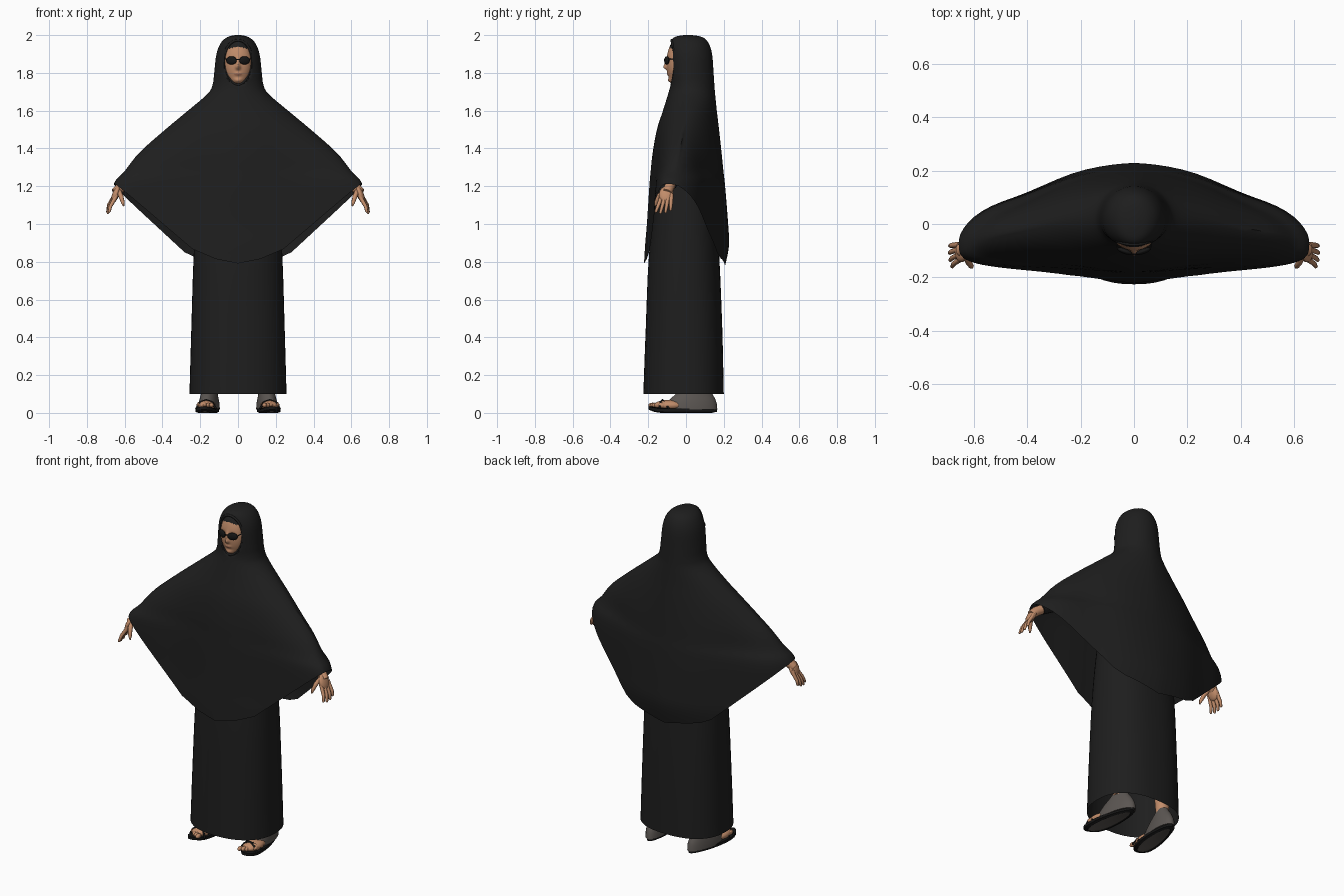
import bpy, bmesh, math
from mathutils import Vector, Matrix

if "Cube" in bpy.data.objects:
    bpy.data.objects.remove(bpy.data.objects["Cube"])


def material(name, rgb):
    m = bpy.data.materials.new(name)
    m.diffuse_color = (*rgb, 1)
    m.use_nodes = True
    m.node_tree.nodes["Principled BSDF"].inputs["Base Color"].default_value = m.diffuse_color
    return m


BLACK = material("black cloth", (0.0130, 0.0130, 0.0130))
SKIN = material("skin", (0.54, 0.265, 0.145))
LIPS = material("lips", (0.42, 0.18, 0.11))
GREY = material("grey sock", (0.105, 0.093, 0.085))
DARK = material("dark lens and sole", (0.008, 0.008, 0.008))


def finish(bm, name, mats, mirror=False, angle=50):
    bmesh.ops.recalc_face_normals(bm, faces=bm.faces)
    me = bpy.data.meshes.new(name)
    bm.to_mesh(me)
    bm.free()
    ob = bpy.data.objects.new(name, me)
    bpy.context.collection.objects.link(ob)
    for m in mats:
        me.materials.append(m)
    if mirror:
        ob.modifiers.new("mirror", "MIRROR").use_mirror_merge = False
    bpy.ops.object.select_all(action="DESELECT")
    ob.select_set(True)
    bpy.context.view_layer.objects.active = ob
    bpy.ops.object.shade_smooth_by_angle(angle=math.radians(angle))
    return ob


def loft(bm, rings, cap_start=False, cap_end=False, closed=False):
    vs = [[bm.verts.new(p) for p in r] for r in rings]
    pairs = list(zip(vs, vs[1:])) + ([(vs[-1], vs[0])] if closed else [])
    for a, b in pairs:
        for i in range(len(a)):
            j = (i + 1) % len(a)
            bm.faces.new((a[i], a[j], b[j], b[i]))
    if cap_start:
        bm.faces.new(vs[0])
    if cap_end:
        bm.faces.new(vs[-1])


def tube(bm, pts, radii, n=10, closed=False):
    pts = [Vector(p) for p in pts]
    rings = []
    for i, p in enumerate(pts):
        if closed:
            d = pts[(i + 1) % len(pts)] - pts[i - 1]
        else:
            d = pts[min(i + 1, len(pts) - 1)] - pts[max(i - 1, 0)]
        u = d.cross(Vector((0.1, 1, 0.05))).normalized()
        v = d.cross(u).normalized()
        r = radii[i] if isinstance(radii, (list, tuple)) else radii
        rings.append([p + r * (u * math.cos(a) + v * math.sin(a))
                      for a in (2 * math.pi * k / n for k in range(n))])
    loft(bm, rings, not closed, not closed, closed)


def ball(bm, c, r, rot=Matrix(), u=20, v=12):
    m = Matrix.Translation(c) @ rot.to_4x4() @ Matrix.Diagonal((*r, 1))
    bmesh.ops.create_uvsphere(bm, u_segments=u, v_segments=v, radius=1, matrix=m)


def spline(keys, steps):
    """Catmull-Rom blend through rows of key values."""
    out = []
    for i in range(len(keys) - 1):
        k = [keys[max(0, min(len(keys) - 1, i + o))] for o in (-1, 0, 1, 2)]
        for s in range(steps):
            t = s / steps
            out.append([0.5 * (2 * b + (c - a) * t + (2 * a - 5 * b + 4 * c - d) * t * t
                               + (3 * b - a - 3 * c + d) * t ** 3) for a, b, c, d in zip(*k)])
    return out + [list(keys[-1])]


def section(z, w, yf, yb, ye, pf, pb, n=72):
    """Horizontal ring: half width, front, back and side depth, roundness."""
    ring = []
    for k in range(n):
        a = 2 * math.pi * k / n
        s, c = math.sin(a), math.cos(a)
        p, y = (pf, yf) if c > 0 else (pb, yb)
        ring.append((w * math.copysign(abs(s) ** (2 / p), s),
                     ye + (y - ye) * abs(c) ** (2 / p), z))
    return ring


# Hooded cape: wide loft trimmed to a V-shaped hem
FZ = 1.855
keys = [  # z, half width, front, back, side, front power, back power
    (2.0, .015, -.01, .03, .01, 2, 2), (1.99, .055, -.06, .085, .015, 2, 2),
    (1.96, .09, -.082, .118, .02, 2, 2), (1.90, .114, -.086, .138, .02, 2.2, 2),
    (1.80, .126, -.082, .146, .02, 2.2, 2), (1.74, .134, -.082, .15, .02, 2.1, 2),
    (1.69, .16, -.094, .154, .02, 2, 1.9), (1.60, .265, -.122, .163, .01, 1.9, 1.7),
    (1.50, .385, -.154, .175, -.01, 2, 1.65), (1.38, .52, -.176, .188, -.035, 2.3, 1.65),
    (1.28, .60, -.187, .198, -.06, 3, 1.68), (1.20, .662, -.194, .207, -.075, 4, 1.75),
    (1.0, .68, -.207, .223, -.075, 4, 1.65), (.88, .68, -.217, .227, -.07, 4, 1.6),
    (.74, .68, -.225, .198, -.07, 4, 1.6)]
rings = []
for row in spline(keys, 4):
    ring = []
    ramp = max(0, min(1, (1.6 - row[0]) / .3))
    for x, y, z in section(*row):
        q = 1 - (x / .07) ** 2 - ((z - FZ) / .118) ** 2
        if q > 0 and y < 0:          # hollow behind the face
            y += .055 * min(1, 2.5 * q)
        if y < row[4]:               # front falls back beside the belly
            y += .03 * ramp * (1 - math.exp(-(x / .17) ** 2)) * (row[4] - y) / (row[4] - row[2])
        else:                        # back is straighter towards the arms
            y -= .022 * ramp * math.exp(-((abs(x) - .4) / .14) ** 2)
        ring.append((x, y, z))
    rings.append(ring)
bm = bmesh.new()
loft(bm, rings, cap_start=True)
hem = [(0, .79), (.12, .815), (.24, .868), (.64, 1.215)]
for (x0, z0), (x1, z1), tilt in zip(hem, hem[1:], (-.04, -.10, -.15)):
    for side in (1, -1):
        n = Vector((side * (z1 - z0) / (x1 - x0), tilt, -1)).normalized()
        bmesh.ops.bisect_plane(bm, geom=bm.verts[:] + bm.edges[:] + bm.faces[:],
                               plane_co=(side * x0, -.2, z0), plane_no=n, clear_outer=True)
finish(bm, "hooded_cape", [BLACK])

# Rolled hood edge around the face
bm = bmesh.new()
pts = []
for k in range(40):
    a = 2 * math.pi * k / 40
    pts.append((.071 * math.cos(a) * (1 + .12 * math.sin(a)), -.076 + .018 * math.cos(a) ** 2,
                FZ + .118 * math.sin(a)))
tube(bm, pts, .007, 8, closed=True)
finish(bm, "hood_edge", [BLACK])


# Face: domed oval with sculpted nose, mouth and chin, plus dark under-scarf band
def face_y(x, z):
    def bump(cx, cz, sx, sz):
        return math.exp(-((abs(x) - cx) / sx) ** 2 - ((z - cz) / sz) ** 2)
    r2 = min(1, (x / .07) ** 2 + ((z - FZ) / .118) ** 2)
    y = -.058 - .044 * (1 - r2) ** .6
    y -= .016 * bump(0, 1.830, .012, .013) + .010 * bump(0, 1.855, .010, .025)
    y -= .007 * bump(0, 1.795, .02, .010) + .014 * bump(0, 1.758, .025, .014)
    return y + .008 * bump(.03, 1.868, .016, .013)


bm = bmesh.new()
rings = []
for i in range(1, 25):
    ring = []
    for k in range(56):
        a = 2 * math.pi * k / 56
        r = i / 24
        x = .071 * r * math.cos(a) * (1 + .14 * r * math.sin(a))
        z = FZ + .118 * r * math.sin(a)
        ring.append((x, face_y(x, z), z))
    rings.append(ring)
loft(bm, rings, cap_start=True)
for f in bm.faces:
    c = f.calc_center_median()
    if c.z > 1.937 - 4 * c.x ** 2:
        f.material_index = 1
    elif (c.x / .02) ** 2 + ((c.z - 1.793) / .006) ** 2 < 1:
        f.material_index = 2
finish(bm, "face", [SKIN, BLACK, LIPS])

# Sunglasses
bm = bmesh.new()
ball(bm, (.035, -.102, 1.866), (.030, .010, .022), Matrix.Rotation(.35, 3, "Z"))
tube(bm, [(.06, -.096, 1.872), (.068, -.06, 1.875)], .003, 6)
tube(bm, [(0, -.115, 1.871), (.012, -.111, 1.871)], .003, 6)
finish(bm, "sunglasses", [DARK], True)

# Long dress, open at the bottom
bm = bmesh.new()
dress = [(.10, .257, -.226, .20, -.01, 2.3, 2.4), (.45, .247, -.213, .192, -.01, 2.3, 2.4),
         (.85, .234, -.195, .175, -.01, 2.2, 2.4), (1.2, .21, -.15, .15, 0, 2.2, 2.2),
         (1.5, .17, -.10, .11, .01, 2, 2), (1.62, .08, -.06, .08, .01, 2, 2)]
loft(bm, [section(*r, n=48) for r in spline(dress, 3)], cap_end=True)
finish(bm, "long_dress", [BLACK])

# Sleeves under the cape
bm = bmesh.new()
tube(bm, [(.15, 0, 1.48), (.38, -.035, 1.36), (.60, -.08, 1.212)], [.08, .065, .034], 16)
finish(bm, "sleeve", [BLACK], True)

# Hands: wrist, palm, four fingers and thumb
bm = bmesh.new()
tube(bm, [(.585, -.08, 1.215), (.625, -.09, 1.19), (.65, -.10, 1.165)], [.027, .027, .025], 12)
ball(bm, (.648, -.105, 1.155), (.018, .038, .047), Matrix.Rotation(-.35, 3, "Y"))
for i in range(4):
    ln = (.8, .95, 1.0, .92)[i]
    tip = Vector((.037, -.014 - .009 * (i - 1), -.083)) * ln
    p = Vector((.662 - .004 * i, -.078 - .018 * i, 1.137))
    tube(bm, [p + Vector((-.008, 0, .02)), p, p + tip * .55 + Vector((.006, 0, 0)),
              p + tip * .93, p + tip], [.0105, .011, .0095, .0075, .003], 8)
tube(bm, [(.632, -.11, 1.175), (.62, -.142, 1.148), (.61, -.158, 1.115), (.606, -.163, 1.095)],
     [.014, .013, .010, .004], 8)
finish(bm, "hand", [SKIN], True)


# Feet: sandal sole, strap, toes and grey sock
def outline(z, cy, rx, ry, flare=.0, n=32):
    ring = []
    for k in range(n):
        a = 2 * math.pi * k / n
        y = cy + ry * math.cos(a)
        x = .157 - .12 * y + rx * math.sin(a) * (1 - flare * math.cos(a))
        ring.append((x, y, z + max(0, -y - .14) * .2))
    return ring


bm = bmesh.new()
loft(bm, [outline(.003, -.018, .042, .15, .2), outline(.0, -.018, .044, .155, .2),
          outline(.006, -.018, .058, .181, .2), outline(.022, -.018, .058, .181, .2)], True, True)
for f in bm.faces:
    if len(f.verts) > 4 and f.calc_center_median().z < .012:
        f.material_index = 1
finish(bm, "sandal_sole", [DARK, GREY], True, 35)

bm = bmesh.new()
loft(bm, [outline(.018, .03, .055, .136), outline(.05, .03, .054, .133),
          outline(.075, .036, .048, .118), outline(.10, .043, .043, .097),
          outline(.13, .055, .036, .062), outline(.15, .06, .03, .045)], True, True)
finish(bm, "sock", [GREY], True)

bm = bmesh.new()
ball(bm, (.169, -.09, .040), (.051, .082, .029))
for i in range(5):
    ball(bm, (.140 + .0175 * i, -.178 + .009 * i + .004 * i * (i > 2), .041),
         (.0125 - .001 * i, .022, .013), u=12, v=8)
tube(bm, [(.152, .06, .13), (.15, .05, .5)], [.036, .055], 16)
finish(bm, "bare_foot_and_leg", [SKIN], True)

bm = bmesh.new()
for y0, y1 in ((-.10, -.15), (-.15, -.10)):
    tube(bm, [(.116, y0, .022), (.138, y0 * .7 + y1 * .3, .058), (.169, (y0 + y1) / 2, .068),
              (.200, y0 * .3 + y1 * .7, .056), (.222, y1 + .01, .022)], .0055, 8)
finish(bm, "sandal_strap", [DARK], True)
